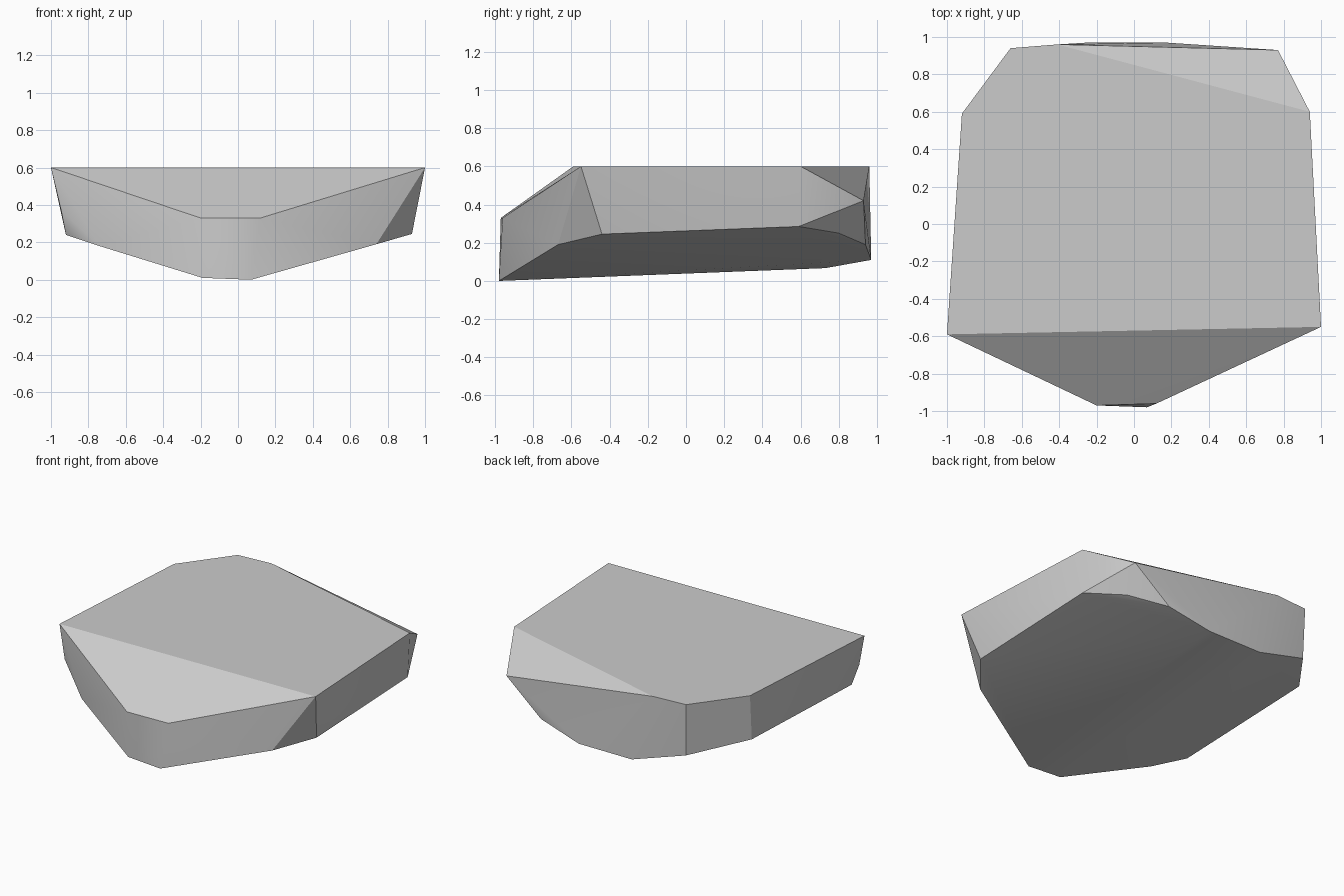
import bpy
import bmesh
import math

default_cube = bpy.data.objects.get("Cube")
if default_cube:
    bpy.data.objects.remove(default_cube, do_unlink=True)


def make_material(name, colour):
    material = bpy.data.materials.new(name)
    material.use_nodes = True
    material.diffuse_color = colour
    shader = material.node_tree.nodes["Principled BSDF"]
    shader.inputs["Base Color"].default_value = colour
    return material


def hull_object(name, corners, material, weld_angle, smooth_angle):
    """Wrap a convex faceted stone around its corner points."""
    bm = bmesh.new()
    for corner in corners:
        bm.verts.new(corner)
    result = bmesh.ops.convex_hull(bm, input=bm.verts)
    inside = [g for g in result["geom_interior"] if isinstance(g, bmesh.types.BMVert)]
    bmesh.ops.delete(bm, geom=inside, context="VERTS")
    bmesh.ops.dissolve_limit(bm, angle_limit=math.radians(weld_angle),
                             verts=bm.verts, edges=bm.edges)
    bmesh.ops.recalc_face_normals(bm, faces=bm.faces)
    mesh = bpy.data.meshes.new(name)
    bm.to_mesh(mesh)
    bm.free()
    mesh.materials.append(material)
    obj = bpy.data.objects.new(name, mesh)
    bpy.context.collection.objects.link(obj)
    bpy.ops.object.select_all(action="DESELECT")
    obj.select_set(True)
    bpy.context.view_layer.objects.active = obj
    bpy.ops.object.shade_smooth_by_angle(angle=math.radians(smooth_angle))
    return obj


# Flat top outline
top_height = 0.6
top_outline = [(-1, -.59), (1, -.55), (.94, .6), (-.41, .96), (-.66, .94), (-.92, .59)]
top_rim = [(x, y, top_height) for x, y in top_outline]

# Corners where the front and back chamfers meet the walls
chamfer_corners = [(-.2, -.97, .33), (.12, -.96, .33), (.77, .93, .42)]

# Lower edge of the walls, running around the stone
lower_right = [(.74, -.67, .19), (.93, -.44, .245), (.93, .59, .285), (.73, .8, .25)]
lower_back = [(.49, .94, .19), (.17, .97, .11), (-.25, .97, .11), (-.65, .93, .23)]
lower_left = [(-.92, .57, .28), (-.92, -.56, .24), (-.945, -.61, .37), (-.74, -.71, .18)]

# Shallow keel underneath
keel = [(-.19, -.97, .01), (.07, -.98, 0), (-.05, .73, .067)]

stone_grey = make_material("stone_grey", (.6, .6, .6, 1))
hull_object("rock_slab",
            top_rim + chamfer_corners + lower_right + lower_back + lower_left + keel,
            stone_grey, weld_angle=1, smooth_angle=30)
